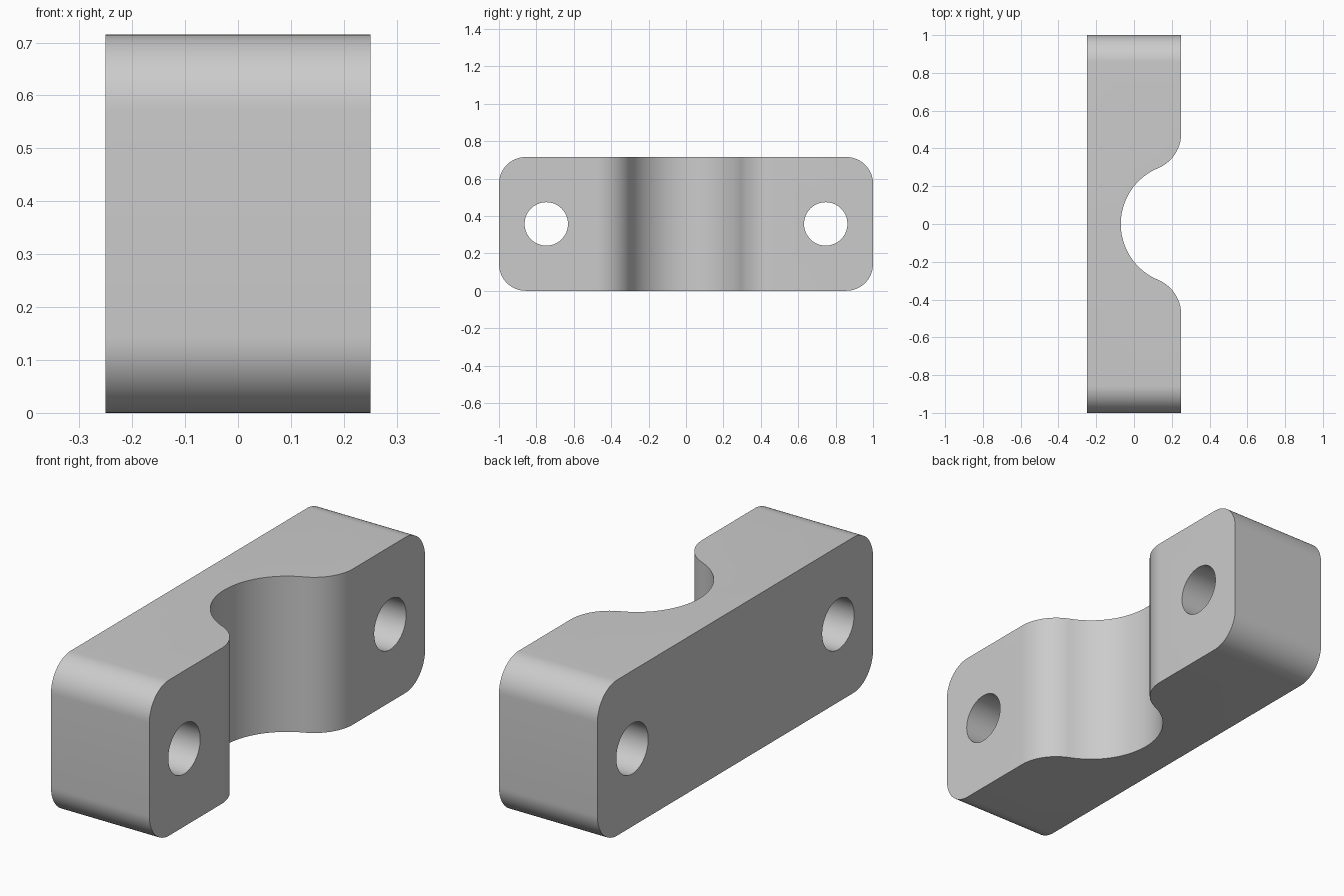
import bpy
from math import sin, cos, pi, atan2, hypot

cube = bpy.data.objects.get("Cube")
if cube:
    bpy.data.objects.remove(cube, do_unlink=True)

HALF_LEN, HALF_THICK, HEIGHT = 1.0, 0.25, 0.715
CORNER = 0.143
HOLE_Y, HOLE_R = 0.747, 0.116
SADDLE_R, LIP_R, LIP_Y = 0.32, 0.2, 0.48

grey = bpy.data.materials.new("light grey")
grey.use_nodes = True
grey.diffuse_color = (0.6, 0.6, 0.6, 1)
grey.node_tree.nodes["Principled BSDF"].inputs["Base Color"].default_value = (0.6, 0.6, 0.6, 1)


def arc(cx, cy, r, start, end, steps):
    angles = [start + (end - start) * i / steps for i in range(steps + 1)]
    return [(cx + r * cos(a), cy + r * sin(a)) for a in angles]


def prism(name, outline, lo, hi, place):
    """Extrude a 2D outline from lo to hi; place maps (u, v, depth) to xyz."""
    n = len(outline)
    verts = [place(u, v, d) for d in (lo, hi) for u, v in outline]
    faces = [list(range(n))[::-1], list(range(n, 2 * n))]
    faces += [(i, (i + 1) % n, (i + 1) % n + n, i + n) for i in range(n)]
    mesh = bpy.data.meshes.new(name)
    mesh.from_pydata(verts, [], faces)
    mesh.materials.append(grey)
    obj = bpy.data.objects.new(name, mesh)
    bpy.context.collection.objects.link(obj)
    return obj


def along_x(u, v, d):
    return (d, u, v)


def along_z(u, v, d):
    return (u, v, d)


# Block with rounded ends
outline = []
for i, (sy, top) in enumerate([(1, 1), (-1, 1), (-1, 0), (1, 0)]):
    cz = HEIGHT - CORNER if top else CORNER
    outline += arc(sy * (HALF_LEN - CORNER), cz, CORNER, i * pi / 2, (i + 1) * pi / 2, 16)
block = prism("clamp_block", outline, -HALF_THICK, HALF_THICK, along_x)

# Saddle channel: round seat blending into a rounded lip on each side
lip_x = HALF_THICK - LIP_R
blend = atan2(LIP_Y, -LIP_R)
seat = arc(HALF_THICK, 0, SADDLE_R, blend, 2 * pi - blend, 40)
upper = arc(lip_x, LIP_Y, LIP_R, 0, blend - pi, 20)
lower = [(x, -y) for x, y in reversed(upper)]
channel = [(0.5, LIP_Y)] + upper + seat[1:-1] + lower + [(0.5, -LIP_Y)]
cutters = [prism("saddle_cutter", channel, -0.2, HEIGHT + 0.2, along_z)]

# Bolt holes
for side, y in (("front", -HOLE_Y), ("back", HOLE_Y)):
    circle = arc(y, HEIGHT / 2, HOLE_R, 0, 2 * pi, 64)[:-1]
    cutters.append(prism(side + "_hole_cutter", circle, -0.5, 0.5, along_x))

# Cut the block, then remove the cutters
bpy.ops.object.select_all(action="DESELECT")
block.select_set(True)
bpy.context.view_layer.objects.active = block
for cutter in cutters:
    cutter.hide_render = True
    cut = block.modifiers.new(cutter.name, "BOOLEAN")
    cut.operation, cut.solver, cut.object = "DIFFERENCE", "EXACT", cutter
    bpy.ops.object.modifier_apply(modifier=cut.name)
for cutter in cutters:
    bpy.data.objects.remove(cutter, do_unlink=True)

bpy.ops.object.shade_smooth_by_angle(angle=pi / 6)
